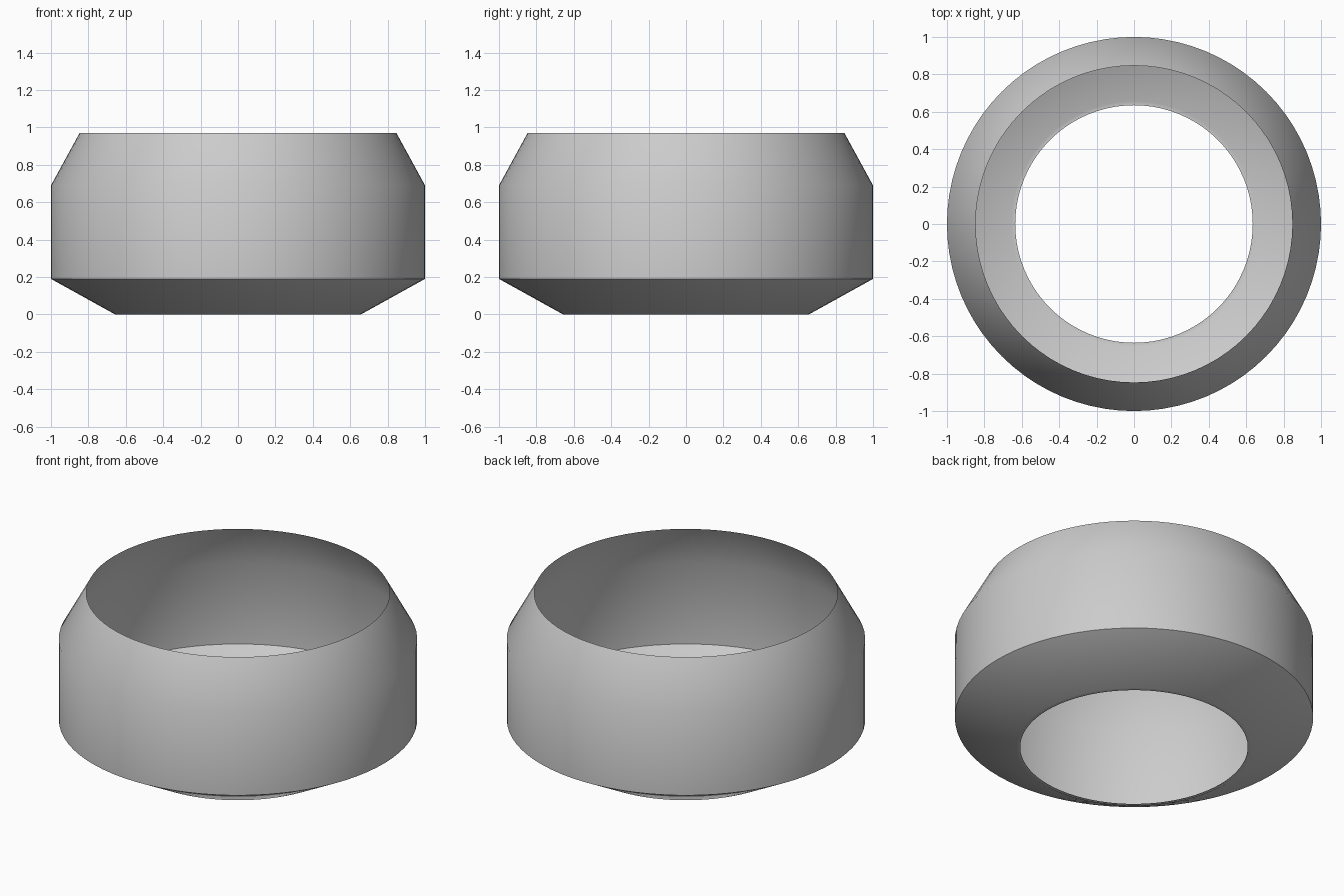
import bpy
import bmesh
from math import cos, sin, tau, radians

cube = bpy.data.objects.get("Cube")
if cube:
    bpy.data.objects.remove(cube, do_unlink=True)

SEGMENTS = 80

# Single grey material
grey = bpy.data.materials.new("plain grey")
grey.use_nodes = True
colour = (0.6, 0.6, 0.6, 1)
grey.diffuse_color = colour
grey.node_tree.nodes["Principled BSDF"].inputs["Base Color"].default_value = colour

# Open shell profile as (radius, height): lip, lower cone, wall, upper cone
profile = [(0.635, 0), (0.657, 0), (1, 0.19), (1, 0.69), (0.847, 0.97)]


def lathe(name, points, material):
    """Revolve a profile around z as an open, thin shell."""
    bm = bmesh.new()
    rings = [[bm.verts.new((r * cos(tau * i / SEGMENTS), r * sin(tau * i / SEGMENTS), z))
              for i in range(SEGMENTS)] for r, z in points]
    for low, high in zip(rings, rings[1:]):
        for i in range(SEGMENTS):
            j = (i + 1) % SEGMENTS
            bm.faces.new((low[i], low[j], high[j], high[i]))
    mesh = bpy.data.meshes.new(name)
    bm.to_mesh(mesh)
    bm.free()
    mesh.materials.append(material)
    obj = bpy.data.objects.new(name, mesh)
    bpy.context.collection.objects.link(obj)
    return obj


shell = lathe("ring_shell", profile, grey)

# Smooth shading, keeping the lower shoulder sharp
bpy.ops.object.select_all(action="DESELECT")
shell.select_set(True)
bpy.context.view_layer.objects.active = shell
bpy.ops.object.shade_smooth_by_angle(angle=radians(35))
